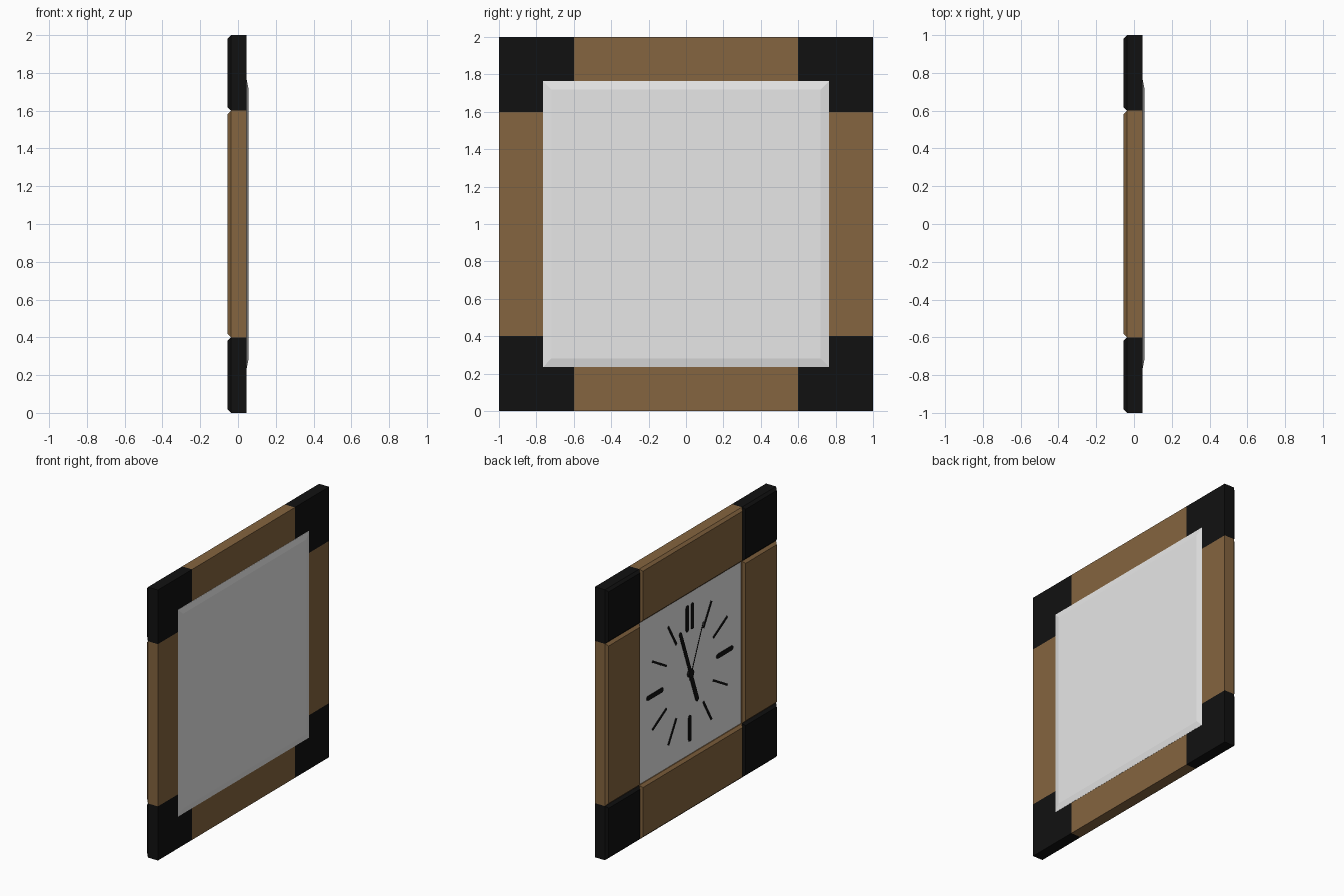
import bpy, bmesh, math

if "Cube" in bpy.data.objects:
    bpy.data.objects.remove(bpy.data.objects["Cube"])


def material(name, rgb):
    m = bpy.data.materials.new(name)
    m.diffuse_color = (*rgb, 1)
    m.use_nodes = True
    m.node_tree.nodes["Principled BSDF"].inputs["Base Color"].default_value = m.diffuse_color
    return m


WOOD = material("brown wood", (0.233, 0.129, 0.05))
BLACK = material("black", (0.0055, 0.0055, 0.0055))
WHITE = material("off white", (0.8, 0.8, 0.8))

BACK, FRONT, DIAL = 0.045, -0.055, -0.03   # x positions, clock faces -x


def loft(name, sections, mat):
    """Join outlines of (y, z) points, given as (x, points), into a closed solid."""
    bm = bmesh.new()
    rings = [[bm.verts.new((x, y, z)) for y, z in pts] for x, pts in sections]
    n = len(rings[0])
    bm.faces.new(rings[0])
    bm.faces.new(rings[-1])
    for a, b in zip(rings, rings[1:]):
        for i in range(n):
            j = (i + 1) % n
            bm.faces.new((a[i], a[j], b[j], b[i]))
    bmesh.ops.recalc_face_normals(bm, faces=bm.faces)
    me = bpy.data.meshes.new(name)
    bm.to_mesh(me)
    bm.free()
    me.materials.append(mat)
    ob = bpy.data.objects.new(name, me)
    bpy.context.collection.objects.link(ob)
    return ob


def rect(cy, cz, hy, hz):
    return [(cy - hy, cz - hz), (cy + hy, cz - hz), (cy + hy, cz + hz), (cy - hy, cz + hz)]


def frame_block(name, cy, cz, hy, hz, mat):
    c = 0.018   # chamfer around the front face
    loft(name, [(BACK, rect(cy, cz, hy, hz)), (FRONT + c, rect(cy, cz, hy, hz)),
                (FRONT, rect(cy, cz, hy - c, hz - c))], mat)


def bar(name, angle, r0, r1, width, x0, x1, offset=0, rounded=False):
    """Flat bar on the dial pointing at a clockwise angle from twelve."""
    w = width / 2
    if rounded:
        pts = [(offset + w * math.cos(t), r1 - w + w * math.sin(t))
               for t in (math.pi * i / 6 for i in range(7))]
        pts += [(offset - w * math.cos(t), r0 + w - w * math.sin(t))
                for t in (math.pi * i / 6 for i in range(7))]
    else:
        pts = [(offset + w, r0), (offset + w, r1), (offset - w, r1), (offset - w, r0)]
    a = math.radians(angle)
    s, c = math.sin(a), math.cos(a)
    out = [(-(u * c + v * s), 1 + v * c - u * s) for u, v in pts]
    loft(name, [(x0, out), (x1, out)], BLACK)


# frame: four wooden bars and four black corners
for s, side in ((-1, "low"), (1, "high")):
    frame_block("frame_rail_" + side, 0, 1 + 0.8 * s, 0.6, 0.2, WOOD)
    frame_block("frame_stile_" + side, 0.8 * s, 1, 0.2, 0.6, WOOD)
    for t in (-1, 1):
        frame_block("frame_corner", 0.8 * t, 1 + 0.8 * s, 0.2, 0.2, BLACK)

# dial plate, showing through the frame and bevelled at the back
loft("dial_plate", [(DIAL, rect(0, 1, 0.72, 0.72)), (DIAL + 0.01, rect(0, 1, 0.765, 0.765)),
                    (BACK + 0.001, rect(0, 1, 0.765, 0.765)),
                    (0.055, rect(0, 1, 0.72, 0.72))], WHITE)

# hour marks: thick at the quarters, doubled at twelve
for h in range(12):
    if h == 0:
        for o in (-0.03, 0.03):
            bar("twelve_mark", 0, 0.315, 0.51, 0.032, DIAL + 0.002, DIAL - 0.005, o, True)
    elif h % 3 == 0:
        bar("quarter_mark", h * 30, 0.31, 0.505, 0.034, DIAL + 0.002, DIAL - 0.005, 0, True)
    else:
        bar("hour_mark", h * 30, 0.315, 0.505, 0.016, DIAL + 0.002, DIAL - 0.005)

# hands and hub
bar("hour_hand", 160, -0.02, 0.25, 0.036, DIAL - 0.004, DIAL - 0.008, 0, True)
bar("minute_hand", -20, -0.02, 0.37, 0.03, DIAL - 0.009, DIAL - 0.012, 0, True)
bar("second_hand", 23, -0.05, 0.36, 0.007, DIAL - 0.013, DIAL - 0.015)
hub = [(0.03 * math.cos(i * math.pi / 8), 1 + 0.03 * math.sin(i * math.pi / 8)) for i in range(16)]
loft("hand_hub", [(DIAL + 0.002, hub), (DIAL - 0.017, hub)], BLACK)
